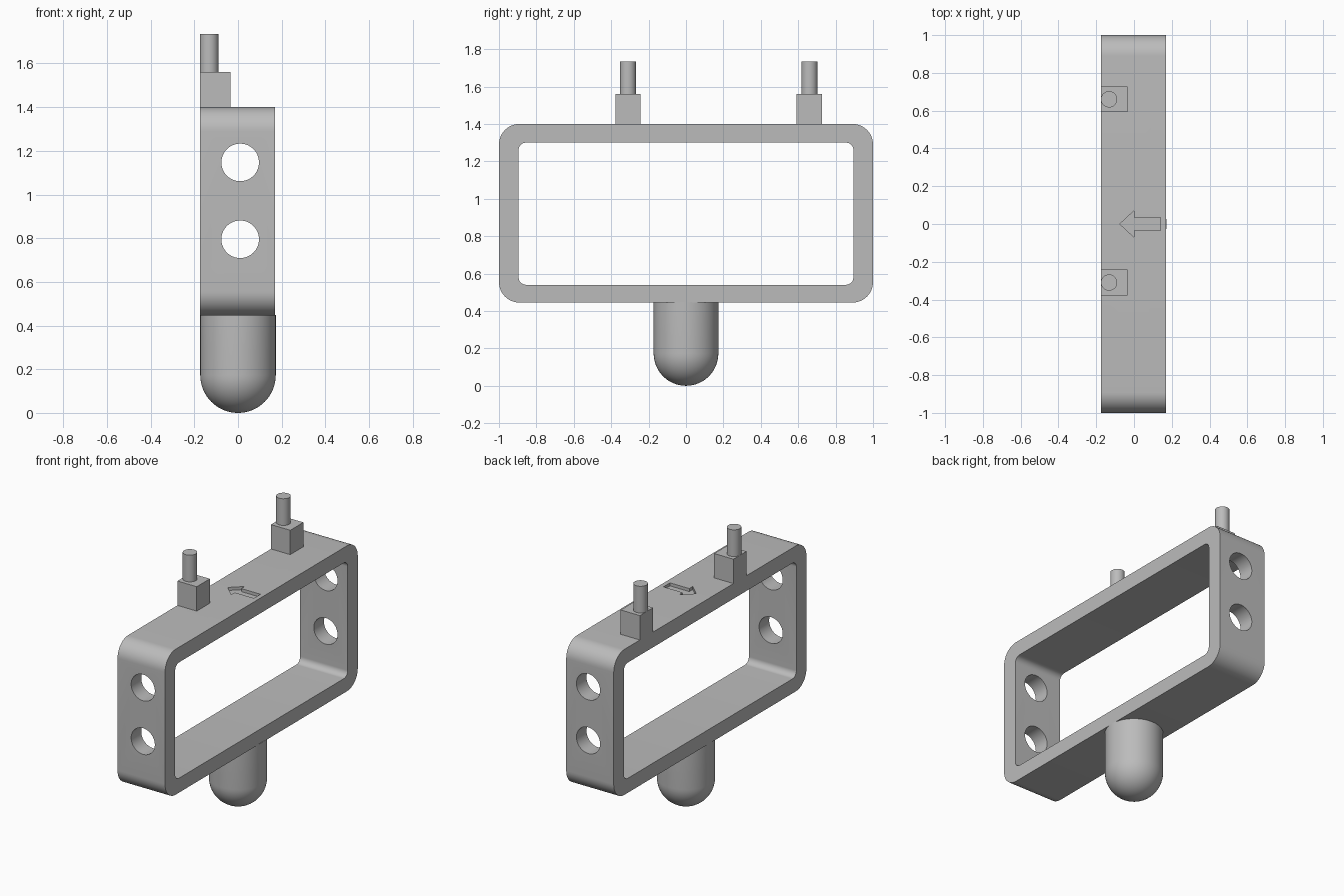
import bpy
import bmesh
from math import pi, sin, cos, radians
from mathutils import Matrix

if "Cube" in bpy.data.objects:
    bpy.data.objects.remove(bpy.data.objects["Cube"])

GREY = (0.5, 0.5, 0.5, 1)
grey = bpy.data.materials.new("matte grey")
grey.use_nodes = True
grey.diffuse_color = GREY
grey.node_tree.nodes["Principled BSDF"].inputs["Base Color"].default_value = GREY

X_MIN, X_MAX = -0.175, 0.17
BOTTOM, TOP = 0.445, 1.4


def finish(bm, name):
    bmesh.ops.recalc_face_normals(bm, faces=bm.faces)
    mesh = bpy.data.meshes.new(name)
    bm.to_mesh(mesh)
    bm.free()
    obj = bpy.data.objects.new(name, mesh)
    bpy.context.collection.objects.link(obj)
    mesh.materials.append(grey)
    return obj


def smooth(obj):
    bpy.ops.object.select_all(action='DESELECT')
    obj.select_set(True)
    bpy.context.view_layer.objects.active = obj
    bpy.ops.object.shade_smooth_by_angle(angle=radians(30))


def prism(name, points, offset):
    """Extrude a flat outline by an offset vector."""
    bm = bmesh.new()
    face = bm.faces.new([bm.verts.new(p) for p in points])
    new = bmesh.ops.extrude_face_region(bm, geom=[face])["geom"]
    bmesh.ops.translate(bm, vec=offset,
                        verts=[v for v in new if isinstance(v, bmesh.types.BMVert)])
    return finish(bm, name)


def cylinder(name, radius, depth, matrix, segments=48):
    bm = bmesh.new()
    bmesh.ops.create_cone(bm, cap_ends=True, segments=segments, radius1=radius,
                          radius2=radius, depth=depth, matrix=matrix)
    return finish(bm, name)


def rounded_rectangle(half_y, low, high, radius, steps=12):
    """Outline in the yz plane, as (y, z) pairs."""
    corners = [(half_y - radius, high - radius), (radius - half_y, high - radius),
               (radius - half_y, low + radius), (half_y - radius, low + radius)]
    return [(y + radius * cos((q + i / steps) * pi / 2),
             z + radius * sin((q + i / steps) * pi / 2))
            for q, (y, z) in enumerate(corners) for i in range(steps + 1)]


# Rounded frame: outer and inner outlines joined into a closed ring
outer = rounded_rectangle(1.0, BOTTOM, TOP, 0.11)
inner = rounded_rectangle(0.895, 0.54, 1.3, 0.04)
bm = bmesh.new()
loops = [[bm.verts.new((x, y, z)) for y, z in outline]
         for outline, x in ((outer, X_MIN), (outer, X_MAX),
                            (inner, X_MAX), (inner, X_MIN))]
count = len(outer)
for a in range(4):
    for i in range(count):
        j, b = (i + 1) % count, (a + 1) % 4
        bm.faces.new((loops[a][i], loops[a][j], loops[b][j], loops[b][i]))
frame = finish(bm, "frame")

# Cutters: two holes through both end walls, and an engraved arrow on top
cutters = [cylinder("hole_cutter", 0.086, 3,
                    Matrix.Translation((0.01, 0, z)) @ Matrix.Rotation(pi / 2, 4, 'X'), 64)
           for z in (0.795, 1.147)]
head, shaft = 0.07, 0.034
arrow = [(-0.075, 0), (0, -head), (0, -shaft), (0.14, -shaft),
         (0.14, shaft), (0, shaft), (0, head)]
cutters.append(prism("arrow_cutter", [(x, y, TOP - 0.02) for x, y in arrow], (0, 0, 0.1)))

bpy.context.view_layer.objects.active = frame
for cutter in cutters:
    mod = frame.modifiers.new("cut", 'BOOLEAN')
    mod.operation = 'DIFFERENCE'
    mod.solver = 'EXACT'
    mod.object = cutter
    bpy.ops.object.modifier_apply(modifier=mod.name)
    bpy.data.objects.remove(cutter)
smooth(frame)

# Round-ended foot: half profile spun about the vertical axis
R = 0.173
profile = [(R * sin(i * pi / 32), R - R * cos(i * pi / 32)) for i in range(17)]
profile += [(R, BOTTOM + 0.003), (0, BOTTOM + 0.003)]
bm = bmesh.new()
verts = [bm.verts.new((r, 0, z)) for r, z in profile]
edges = [bm.edges.new(pair) for pair in zip(verts, verts[1:])]
bmesh.ops.spin(bm, geom=verts + edges, axis=(0, 0, 1), cent=(0, 0, 0),
               angle=2 * pi, steps=64, use_duplicate=False)
bmesh.ops.remove_doubles(bm, verts=bm.verts, dist=0.0005)
smooth(finish(bm, "foot"))

# Two square blocks, each with a round pin
for label, y in (("front", -0.31), ("back", 0.66)):
    x0, x1, w = X_MIN, -0.035, 0.068
    prism(label + "_block", [(x0, y - w, TOP), (x1, y - w, TOP),
                             (x1, y + w, TOP), (x0, y + w, TOP)], (0, 0, 0.16))
    pin = cylinder(label + "_pin", 0.043, 0.185,
                   Matrix.Translation((-0.132, y, 1.6425)))
    smooth(pin)
